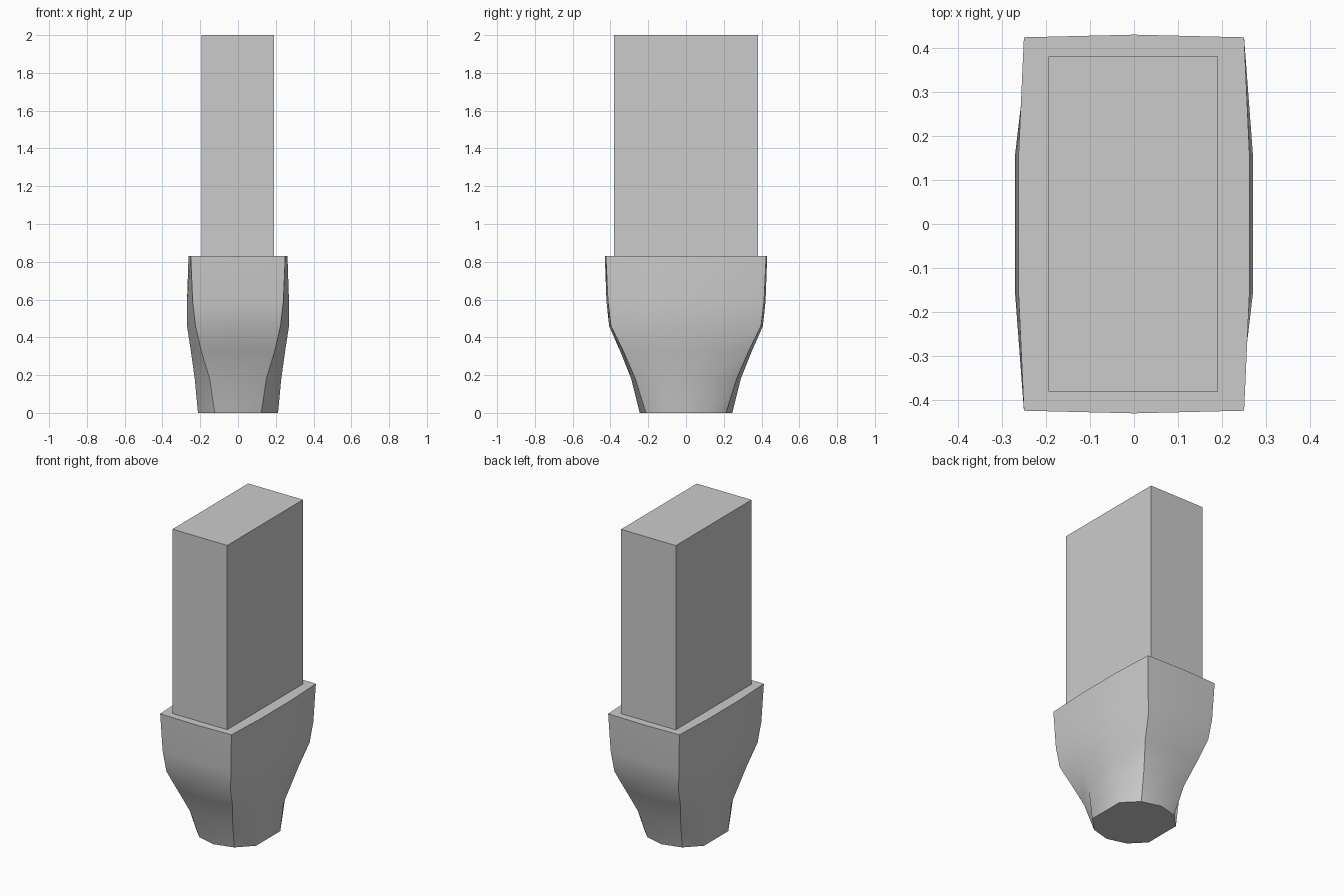
import bpy, bmesh

if "Cube" in bpy.data.objects:
    bpy.data.objects.remove(bpy.data.objects["Cube"])

# z, front mid y, corner x, corner y, side x, side y
PROFILE = [
    (0.00, .245, .123, .212, .212, .122),
    (0.18, .290, .150, .268, .229, .130),
    (0.33, .350, .195, .333, .250, .142),
    (0.46, .407, .225, .397, .270, .155),
    (0.59, .421, .240, .413, .270, .158),
    (0.83, .430, .250, .424, .262, .160),
]
CORNERS = (1, 4, 6, 9)


def section(z, my, cx, cy, sx, sy):
    half = [(0, -my), (cx, -cy), (sx, -sy), (sx, sy), (cx, cy)]
    return [(x, y, z) for x, y in half] + [(-x, -y, z) for x, y in half]


def finish(bm, name):
    bmesh.ops.recalc_face_normals(bm, faces=bm.faces)
    mesh = bpy.data.meshes.new(name)
    bm.to_mesh(mesh)
    bm.free()
    obj = bpy.data.objects.new(name, mesh)
    bpy.context.collection.objects.link(obj)
    return obj


# Tapered socket: ten-sided foot lofted up to a near-rectangular rim
bm = bmesh.new()
rings = [[bm.verts.new(p) for p in section(*row)] for row in PROFILE]
for a, b in zip(rings, rings[1:]):
    for i in range(10):
        j = (i + 1) % 10
        bm.faces.new((a[i], a[j], b[j], b[i])).smooth = True
    for i in CORNERS:
        bm.edges.get((a[i], b[i])).smooth = False
for ring in (rings[0], rings[-1]):
    cap = bm.faces.new(ring)
    for e in cap.edges:
        e.smooth = False
finish(bm, "tapered_socket")

# Rectangular post standing on the socket
bm = bmesh.new()
bmesh.ops.create_cube(bm, size=1)
bmesh.ops.scale(bm, verts=bm.verts, vec=(0.385, 0.76, 1.17))
bmesh.ops.translate(bm, verts=bm.verts, vec=(-0.002, 0, 1.415))
finish(bm, "post")
